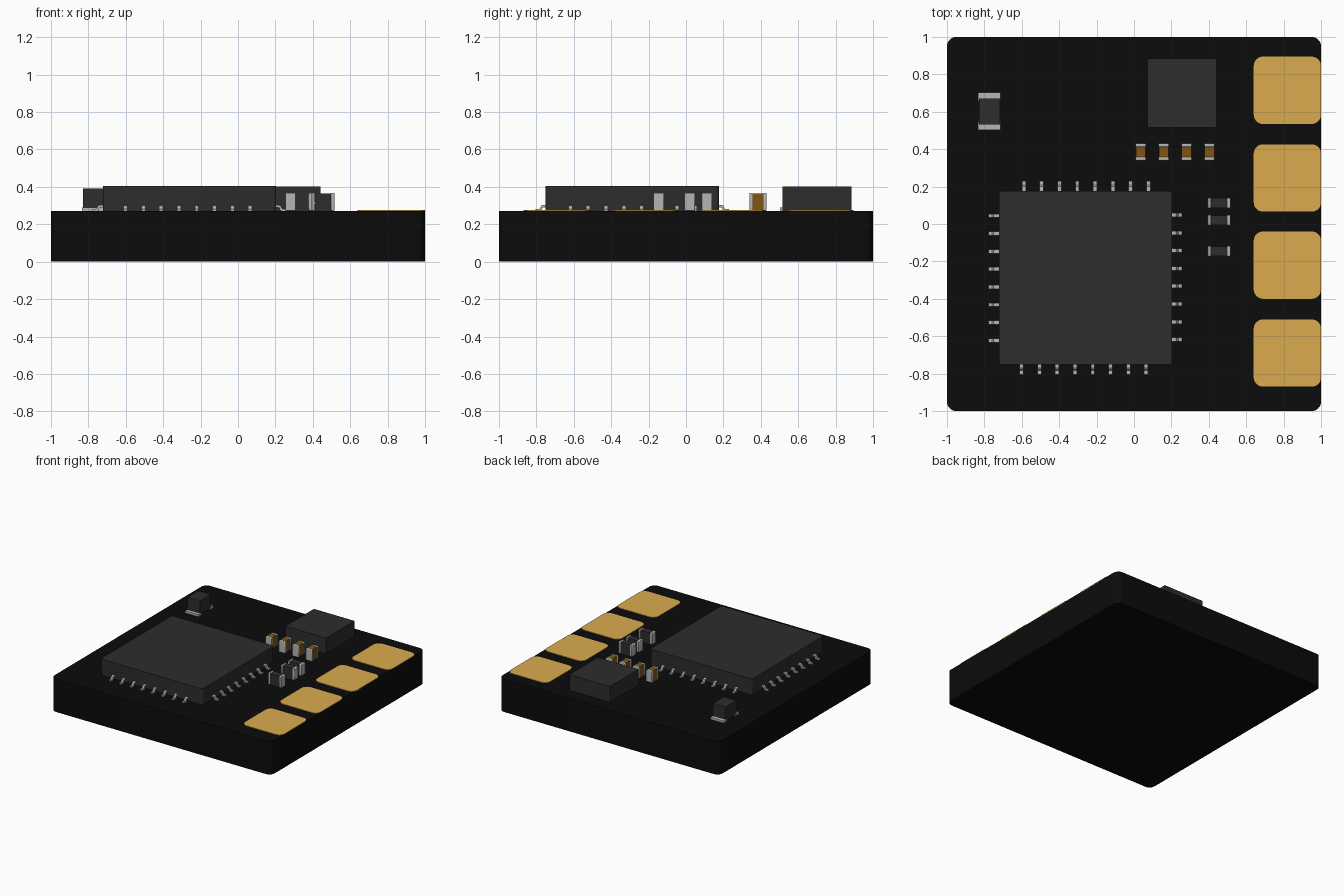
import bpy, bmesh, math
from mathutils import Matrix, Vector

if "Cube" in bpy.data.objects:
    bpy.data.objects.remove(bpy.data.objects["Cube"])


def material(name, r, g, b):
    m = bpy.data.materials.new(name)
    m.diffuse_color = (r, g, b, 1)
    m.use_nodes = True
    m.node_tree.nodes["Principled BSDF"].inputs["Base Color"].default_value = m.diffuse_color
    return m


BLACK = material("board_black", 0.0035, 0.0035, 0.0035)
DARK = material("package_dark", 0.026, 0.026, 0.026)
GOLD = material("gold", 0.71, 0.41, 0.08)
METAL = material("solder_metal", 0.46, 0.46, 0.46)
BROWN = material("ceramic_brown", 0.22, 0.09, 0.008)
TOP = 0.272  # board surface


def prism(name, profile, depth, mat, matrix=Matrix()):
    """Extrude an XY profile along +Z, then place it with matrix."""
    bm = bmesh.new()
    face = bm.faces.new([bm.verts.new((x, y, 0)) for x, y in profile])
    ext = bmesh.ops.extrude_face_region(bm, geom=[face])
    verts = [v for v in ext["geom"] if isinstance(v, bmesh.types.BMVert)]
    bmesh.ops.translate(bm, verts=verts, vec=(0, 0, depth))
    bm.transform(matrix)
    bmesh.ops.recalc_face_normals(bm, faces=bm.faces)
    me = bpy.data.meshes.new(name)
    bm.to_mesh(me)
    bm.free()
    me.materials.append(mat)
    ob = bpy.data.objects.new(name, me)
    bpy.context.collection.objects.link(ob)
    return ob


def smooth(ob):
    bpy.ops.object.select_all(action='DESELECT')
    ob.select_set(True)
    bpy.context.view_layer.objects.active = ob
    bpy.ops.object.shade_smooth_by_angle(angle=math.radians(30))


def slab(name, x0, x1, y0, y1, z0, z1, mat, radius=0, steps=8):
    """Box with optionally rounded vertical corners."""
    if radius:
        pts = []
        corners = [(x1, y1, 1, 1), (x0, y1, -1, 1), (x0, y0, -1, -1), (x1, y0, 1, -1)]
        for i, (x, y, sx, sy) in enumerate(corners):
            for k in range(steps + 1):
                a = math.pi / 2 * (i + k / steps)
                pts.append((x - sx * radius + radius * math.cos(a),
                            y - sy * radius + radius * math.sin(a)))
    else:
        pts = [(x0, y0), (x1, y0), (x1, y1), (x0, y1)]
    ob = prism(name, pts, z1 - z0, mat, Matrix.Translation((0, 0, z0)))
    if radius:
        smooth(ob)
    return ob


# Circuit board
slab("board", -1, 1, -1, 1, 0, TOP, BLACK, 0.05)

# Gold contact pads along the right edge
for i, y in enumerate((0.715, 0.246, -0.22, -0.69)):
    slab(f"contact_pad_{i}", 0.64, 1.0, y - 0.18, y + 0.18, TOP - 0.004, TOP + 0.004, GOLD, 0.05)

# Main and secondary chip packages
slab("main_chip", -0.723, 0.204, -0.752, 0.177, TOP, 0.404, DARK, 0.018, 4)
slab("small_chip", 0.071, 0.44, 0.515, 0.885, TOP, 0.401, DARK)

# Gull-wing pins: bent strip profile (outward distance, height), swept sideways
PIN = [(-0.02, 0.291), (0.012, 0.291), (0.018, 0.286), (0.022, 0.275), (0.028, TOP),
       (0.054, TOP), (0.054, 0.283), (0.034, 0.283), (0.030, 0.288), (0.025, 0.299),
       (0.015, 0.304), (-0.02, 0.304)]
PIN_W, PITCH = 0.021, 0.0952
# (side, row centre x, row centre y, outward angle)
ROWS = [("back", -0.256, 0.175, 90), ("front", -0.268, -0.750, -90),
        ("left", -0.725, -0.289, 180), ("right", 0.203, -0.285, 0)]
for side, cx, cy, deg in ROWS:
    turn = Matrix.Rotation(math.radians(deg), 4, 'Z')
    for i in range(8):
        shift = turn @ Vector((0, (i - 3.5) * PITCH, 0))
        place = (Matrix.Translation(Vector((cx, cy, 0)) + shift) @ turn
                 @ Matrix.Translation((0, PIN_W / 2, 0))
                 @ Matrix.Rotation(math.pi / 2, 4, 'X'))
        prism(f"{side}_pin_{i}", PIN, PIN_W, METAL, place)


def passive(name, cx, cy, length, mat, along_x):
    """Surface-mount part: a body with softly bevelled metal caps at both ends."""
    h, w, cap = length / 2, 0.028, 0.019

    def part(label, a0, a1, half, z0, z1, m):
        if along_x:
            return slab(label, cx + a0, cx + a1, cy - half, cy + half, z0, z1, m)
        return slab(label, cx - half, cx + half, cy + a0, cy + a1, z0, z1, m)

    part(name + "_body", -h + 0.008, h - 0.008, w - 0.002, TOP, 0.365, mat)
    for s, (a0, a1) in enumerate(((-h, -h + cap), (h - cap, h))):
        ob = part(f"{name}_cap_{s}", a0, a1, w, TOP, 0.368, METAL)
        bev = ob.modifiers.new("bevel", 'BEVEL')
        bev.width, bev.segments = 0.005, 2
        smooth(ob)


# Row of brown capacitors and column of dark resistors
for i in range(4):
    passive(f"capacitor_{i}", 0.036 + i * 0.1225, 0.385, 0.092, BROWN, False)
for i, y in enumerate((0.112, 0.02, -0.146)):
    passive(f"resistor_{i}", 0.455, y, 0.122, DARK, True)

# Diode with flat leads under both ends
slab("diode_body", -0.83, -0.716, 0.532, 0.67, TOP + 0.006, 0.392, DARK)
for i, (y0, y1) in enumerate(((0.503, 0.545), (0.658, 0.702))):
    slab(f"diode_lead_{i}", -0.833, -0.713, y0, y1, TOP, 0.289, METAL)
